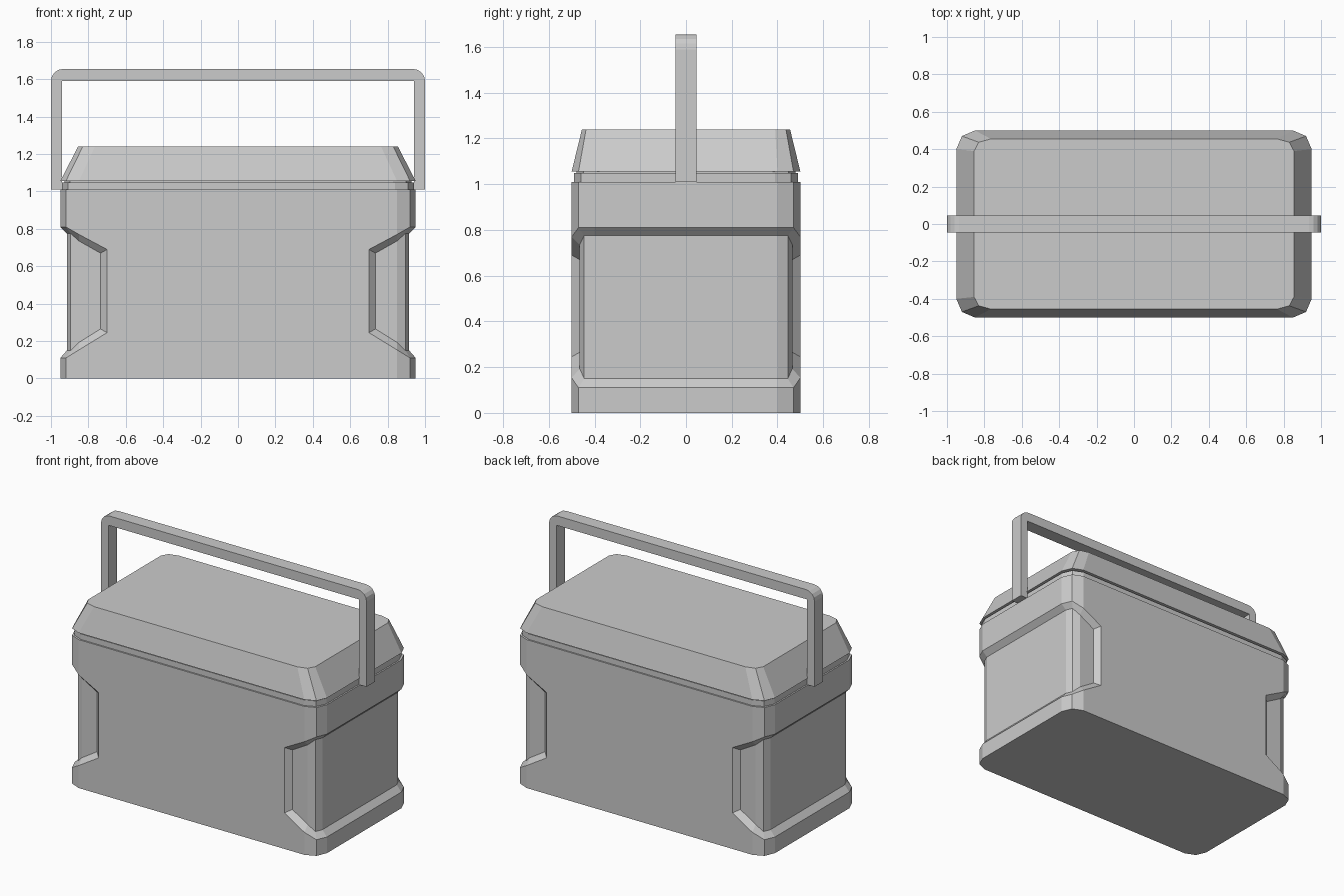
import bpy, bmesh, math

if "Cube" in bpy.data.objects:
    bpy.data.objects.remove(bpy.data.objects["Cube"])


def finish(bm, name):
    bmesh.ops.recalc_face_normals(bm, faces=bm.faces)
    mesh = bpy.data.meshes.new(name)
    bm.to_mesh(mesh)
    bm.free()
    obj = bpy.data.objects.new(name, mesh)
    bpy.context.collection.objects.link(obj)
    return obj


def around(corner):
    """Repeat one corner's points (front-right, running to +x) round all four."""
    right = corner + [(x, -y, *r) for x, y, *r in reversed(corner)]
    return right + [(-x, -y, *r) for x, y, *r in right]


def loft(name, rings):
    bm = bmesh.new()
    loops = [[bm.verts.new((x, y, z)) for x, y in around(c)] for c, z in rings]
    n = len(loops[0])
    for a, b in zip(loops, loops[1:]):
        for i in range(n):
            j = (i + 1) % n
            bm.faces.new((a[i], a[j], b[j], b[i]))
    bm.faces.new(loops[0])
    bm.faces.new(loops[-1])
    return finish(bm, name)


def inset(corner, d):
    return [(x - d, y + d) for x, y in corner]


# Body: each end has a recessed grip panel that wraps round the corners
TOP = 1.01
# outer x, y, lower z, upper z, then the same for the recess floor
columns = around([
    (0.70, -0.50, 0.245, 0.69, 0.735, -0.465, 0.265, 0.67),
    (0.85, -0.50, 0.153, 0.77, 0.85, -0.465, 0.193, 0.735),
    (0.92, -0.47, 0.11, 0.81, 0.895, -0.445, 0.15, 0.775),
    (0.95, -0.40, 0.11, 0.81, 0.915, -0.40, 0.15, 0.775),
])
bm = bmesh.new()
cols = []
for i, (x, y, lo, hi, qx, qy, qlo, qhi) in enumerate(columns):
    qx = math.copysign(qx, x)
    qy = math.copysign(qy, y)
    pts = [(x, y, 0), (x, y, lo), (qx, qy, qlo), (qx, qy, qhi), (x, y, hi), (x, y, TOP)]
    cols.append([bm.verts.new(p) for p in pts])
n = len(cols)
for i in range(n):
    a, b = cols[i], cols[(i + 1) % n]
    if i % 8 == 7:      # flat front or back panel and the recess ends beside it
        bm.faces.new((a[0], b[0], b[1], b[4], b[5], a[5], a[4], a[1]))
        for c in (a, b):
            bm.faces.new(c[1:5])
    else:
        for k in range(5):
            bm.faces.new((a[k], b[k], b[k + 1], a[k + 1]))
bm.faces.new([c[0] for c in cols])
bm.faces.new([c[5] for c in cols])
finish(bm, "body")

# Lid: recessed skirt, thin seam and sloped cover
plan = [(0.85, -0.50), (0.92, -0.47), (0.95, -0.40)]
crown = [(0.765, -0.455), (0.83, -0.437), (0.855, -0.39)]
loft("lid", [
    (inset(plan, 0.01), TOP),
    (inset(plan, 0.01), 1.048),
    (inset(plan, 0.022), 1.048),
    (inset(plan, 0.022), 1.056),
    (plan, 1.056),
    (crown, 1.24),
])

# Handle: square-section bail with rounded outer corners
r = 0.065
arc = [(1 - r + r * math.cos(t), 1.655 - r + r * math.sin(t))
       for t in (math.radians(22.5 * k) for k in range(5))]
half = [(0.942, TOP), (1.0, TOP)] + arc
outer = half[1:] + [(-x, z) for x, z in reversed(half[1:])]
profile = outer + [(-0.942, TOP), (-0.942, 1.59), (0.942, 1.59), (0.942, TOP)]
bm = bmesh.new()
face = bm.faces.new([bm.verts.new((x, -0.046, z)) for x, z in profile])
ext = bmesh.ops.extrude_face_region(bm, geom=[face], use_keep_orig=True)
moved = [g for g in ext["geom"] if isinstance(g, bmesh.types.BMVert)]
bmesh.ops.translate(bm, verts=moved, vec=(0, 0.092, 0))
finish(bm, "carry_handle")
